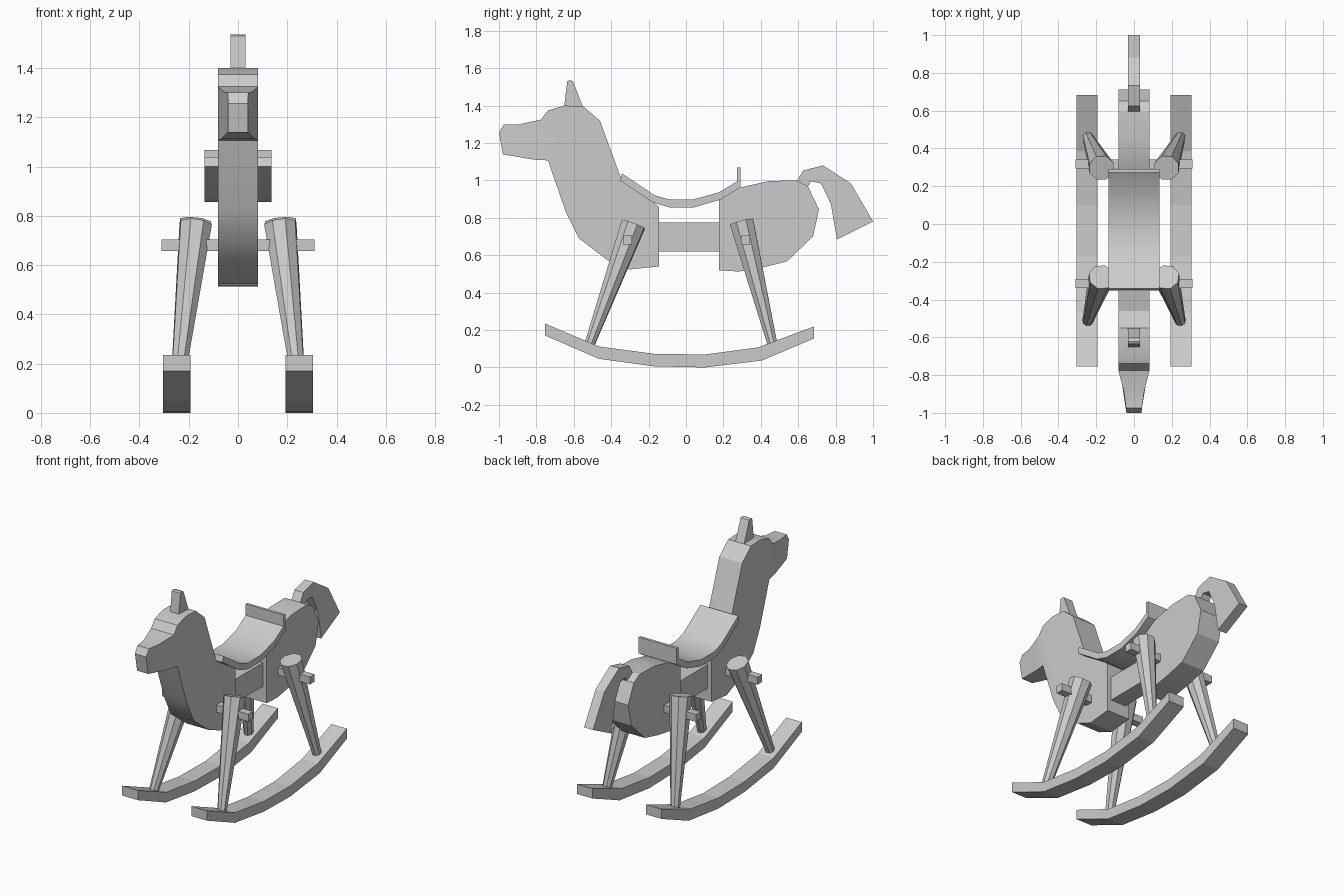
import bpy, bmesh
from math import radians
from mathutils import Vector

if "Cube" in bpy.data.objects:
    bpy.data.objects.remove(bpy.data.objects["Cube"])


def finish(name, bm, smooth=None):
    bmesh.ops.recalc_face_normals(bm, faces=bm.faces)
    me = bpy.data.meshes.new(name)
    bm.to_mesh(me)
    bm.free()
    ob = bpy.data.objects.new(name, me)
    bpy.context.collection.objects.link(ob)
    if smooth:
        bpy.ops.object.select_all(action='DESELECT')
        ob.select_set(True)
        bpy.context.view_layer.objects.active = ob
        bpy.ops.object.shade_smooth_by_angle(angle=radians(smooth))
    return ob


def prism(name, pts, half, x=0, smooth=None, caps=None, widths={}):
    """Side profile (y, z) extruded across x; caps splits the side faces, widths narrows points."""
    bm = bmesh.new()
    n = len(pts)
    sides = [[bm.verts.new((x + s * widths.get(i, half), *p)) for i, p in enumerate(pts)]
             for s in (-1, 1)]
    a, b = sides
    for i in range(n):
        j = (i + 1) % n
        bm.faces.new((a[i], a[j], b[j], b[i]))
    for side in sides:
        for loop in caps or [range(n)]:
            bm.faces.new([side[i] for i in loop])
    return finish(name, bm, smooth)


# Head, neck and chest, with a muzzle narrowing to the nose
head = [(-.775, 1.325), (-.893, 1.30), (-.973, 1.30), (-1, 1.257), (-.979, 1.139),
        (-.818, 1.112), (-.738, 1.107), (-.642, .829), (-.572, .69), (-.417, .572),
        (-.30, .524), (-.144, .54), (-.144, .858), (-.176, .884), (-.345, 1.005),
        (-.46, 1.32), (-.55, 1.396), (-.652, 1.40), (-.738, 1.374)]
prism("head_and_chest", head, .082, smooth=28,
      caps=[(0, 1, 5, 6), (1, 2, 3, 4, 5), (0, *range(6, 19))],
      widths={1: .053, 2: .042, 3: .04, 4: .04, 5: .068})

# Ear
prism("ear", [(-.652, 1.39), (-.635, 1.53), (-.622, 1.536), (-.604, 1.53), (-.55, 1.39)], .031)

# Hindquarters
prism("hindquarters", [(.176, .519), (.176, .895), (.29, .962), (.444, .997), (.594, 1.0),
                       (.652, .968), (.711, .845), (.679, .70), (.54, .567), (.412, .535),
                       (.283, .513)], .082, smooth=28)

# Tail
prism("tail", [(.594, .998), (.626, 1.053), (.733, 1.08), (.882, .984), (1.0, .781),
               (.807, .684), (.775, .872), (.722, .984), (.668, .995), (.652, .966)], .032)

# Beam joining the two body halves
prism("body_beam", [(-.15, .62), (.18, .62), (.18, .775), (-.15, .775)], .055)

# Curved seat with a low back
prism("seat", [(-.342, 1.037), (-.166, .92), (-.09, .898), (.037, .898), (.176, .936),
               (.273, .995), (.273, 1.068), (.291, 1.068), (.291, .963), (.187, .898),
               (.043, .856), (-.09, .856), (-.176, .882), (-.353, 1.0)], .136, smooth=30)

# Square pegs running through legs and body
for name, y in (("front_peg", -.314), ("rear_peg", .318)):
    prism(name, [(y - .024, .657), (y + .024, .657), (y + .024, .705), (y - .024, .705)], .311)

rocker = [(-.754, .235), (-.465, .112), (-.171, .073), (.10, .069), (.385, .107), (.684, .219),
          (.684, .155), (.406, .037), (.10, 0), (-.171, .006), (-.465, .046), (-.754, .171)]


def leg(name, top, foot):
    """Eight-sided leg tapering from top to foot."""
    top, foot = Vector(top), Vector(foot)
    axis = top - foot
    bm = bmesh.new()
    bmesh.ops.create_cone(bm, cap_ends=True, segments=8, radius1=.026, radius2=.069,
                          depth=axis.length)
    rot = axis.to_track_quat('Z', 'Y').to_matrix().to_4x4()
    bm.transform(rot)
    bmesh.ops.translate(bm, verts=bm.verts, vec=(top + foot) / 2)
    finish(name, bm)


# Rockers and splayed legs on both sides
for side, s in (("left", -1), ("right", 1)):
    prism("rocker_" + side, rocker, .056, x=s * .248)
    leg("front_leg_" + side, (s * .172, -.281, .765), (s * .25, -.53, .085))
    leg("rear_leg_" + side, (s * .172, .297, .778), (s * .25, .472, .085))
